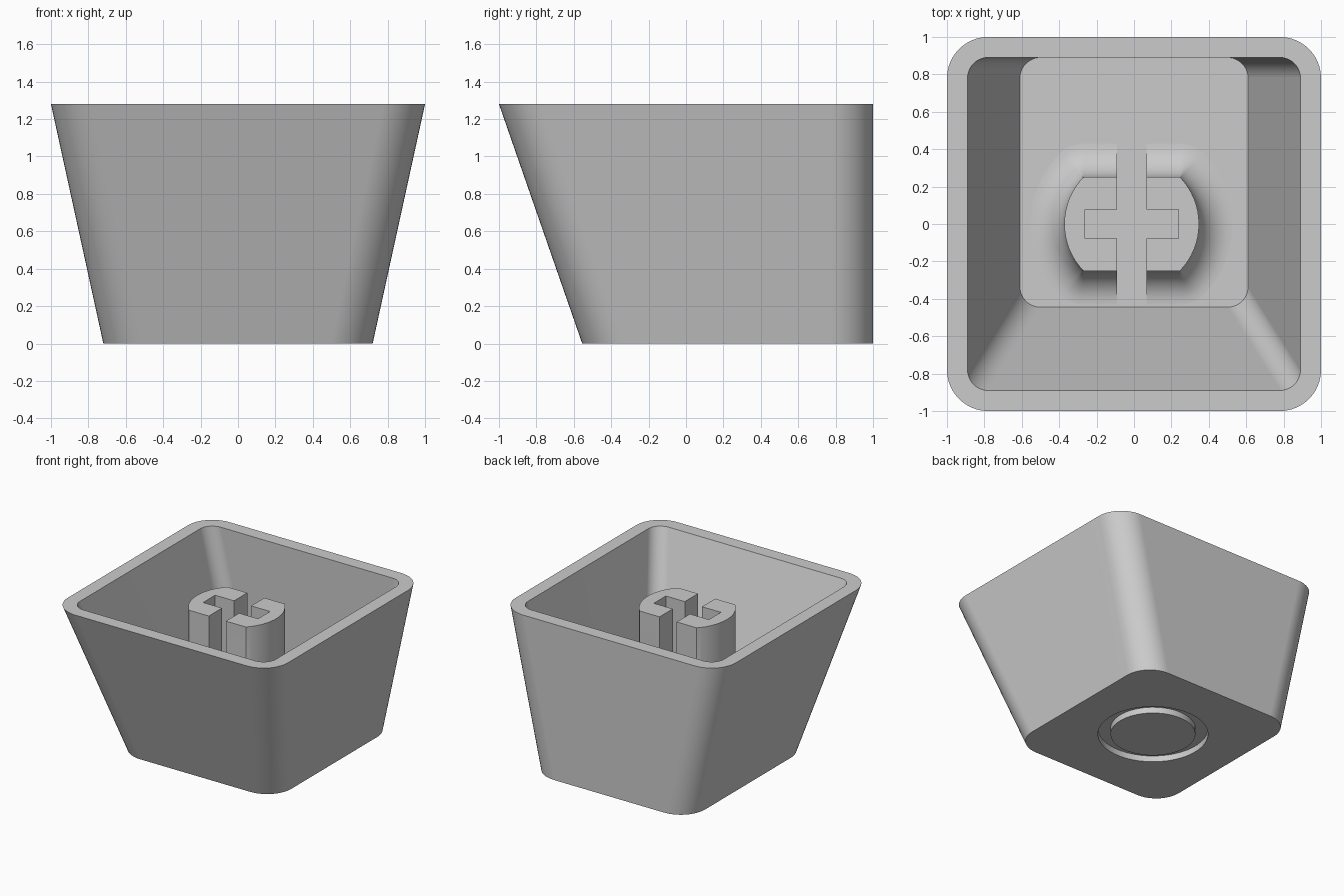
import bpy, bmesh
from math import sin, cos, pi, asin

if "Cube" in bpy.data.objects:
    bpy.data.objects.remove(bpy.data.objects["Cube"])

HEIGHT, WALL, FLOOR = 1.28, 0.11, 0.11
SEG = 12                      # points per rounded corner

grey = bpy.data.materials.new("light_grey_plastic")
grey.use_nodes = True
colour = (0.6, 0.6, 0.6, 1)
grey.diffuse_color = colour
grey.node_tree.nodes["Principled BSDF"].inputs["Base Color"].default_value = colour


def loft(name, rings):
    """Skin a stack of equal-length rings and cap both ends."""
    bm = bmesh.new()
    loops = [[bm.verts.new(p) for p in ring] for ring in rings]
    for low, high in zip(loops, loops[1:]):
        for i in range(len(low)):
            j = (i + 1) % len(low)
            bm.faces.new((low[i], low[j], high[j], high[i]))
    bm.faces.new(loops[0])
    bm.faces.new(loops[-1])
    bmesh.ops.remove_doubles(bm, verts=bm.verts, dist=1e-5)
    bmesh.ops.recalc_face_normals(bm, faces=bm.faces)
    mesh = bpy.data.meshes.new(name)
    bm.to_mesh(mesh)
    bm.free()
    obj = bpy.data.objects.new(name, mesh)
    bpy.context.collection.objects.link(obj)
    mesh.materials.append(grey)
    return obj


def activate(obj):
    bpy.ops.object.select_all(action='DESELECT')
    obj.select_set(True)
    bpy.context.view_layer.objects.active = obj


def smooth(obj):
    activate(obj)
    bpy.ops.object.shade_smooth_by_angle(angle=pi / 6)
    obj.modifiers.new("even_normals", 'WEIGHTED_NORMAL').keep_sharp = True


def rounded_rect(half_x, front, back, radius, z):
    ring = []
    corners = ((1, back - radius), (-1, back - radius),
               (-1, front + radius), (1, front + radius))
    for q, (side, cy) in enumerate(corners):
        for k in range(SEG):
            t = (q + k / (SEG - 1)) * pi / 2
            ring.append((side * (half_x - radius) + radius * cos(t),
                         cy + radius * sin(t), z))
    return ring


def circle(radius, cy, z):
    n = 4 * SEG
    angles = [2 * pi * (k + 0.5) / n for k in range(n)]
    return [(radius * cos(t), cy + radius * sin(t), z) for t in angles]


# Hollow tapered shell, with a shallow ring groove in its underside
BASE_X, BASE_FRONT, CORNER, MID = 0.72, -0.555, 0.22, 0.222
GROOVE = 0.05
shell = loft("shell", [
    circle(0.32, MID, 0),
    circle(0.32, MID, GROOVE),
    circle(0.415, MID, GROOVE),
    circle(0.415, MID, 0),
    rounded_rect(BASE_X, BASE_FRONT, 1, CORNER, 0),
    rounded_rect(1, -1, 1, CORNER, HEIGHT),
    rounded_rect(1 - WALL, WALL - 1, 1 - WALL, CORNER - WALL, HEIGHT),
    rounded_rect(BASE_X - WALL, BASE_FRONT + WALL, 1 - WALL, CORNER - WALL, FLOOR),
])
smooth(shell)

# Stem: a disc with flattened front and back, flaring into the floor
STEM_X, STEM_R, STEM_HALF, FILLET = -0.0125, 0.36, 0.25, 0.18
STEM_TOP = HEIGHT - 0.11


def stem_ring(offset, z):
    a = asin(STEM_HALF / STEM_R)
    ring = []

    def add(place, normal):
        ring.append((STEM_X + STEM_R * cos(place) + offset * cos(normal),
                     STEM_R * sin(place) + offset * sin(normal), z))

    for half in (0, pi):
        for k in range(17):                       # curved side
            t = half - a + 2 * a * k / 16
            add(t, t)
        for k in range(1, 7):                     # first corner
            add(half + a, half + a + (pi / 2 - a) * k / 6)
        for k in range(6):                        # second corner
            add(half + pi - a, half + pi / 2 + (pi / 2 - a) * k / 6)
    return ring


rings = [stem_ring(FILLET, FLOOR - 0.03)]
for k in range(13):
    t = pi / 2 * k / 12
    rings.append(stem_ring(FILLET * (1 - sin(t)), FLOOR + FILLET * (1 - cos(t))))
rings.append(stem_ring(0, STEM_TOP))
stem = loft("stem", rings)


# Cross-shaped socket cut through the stem
def slot(half_x, half_y):
    def box(z):
        return [(STEM_X + sx * half_x, sy * half_y, z)
                for sx, sy in ((1, 1), (-1, 1), (-1, -1), (1, -1))]
    cutter = loft("slot_cutter", [box(FLOOR - 0.06), box(HEIGHT)])
    cutter.hide_render = True
    activate(stem)
    cut = stem.modifiers.new("slot", 'BOOLEAN')
    cut.operation = 'DIFFERENCE'
    cut.solver = 'EXACT'
    cut.object = cutter
    bpy.ops.object.modifier_apply(modifier=cut.name)
    bpy.data.objects.remove(cutter)


slot(0.078, 0.7)
slot(0.25, 0.078)
smooth(stem)
